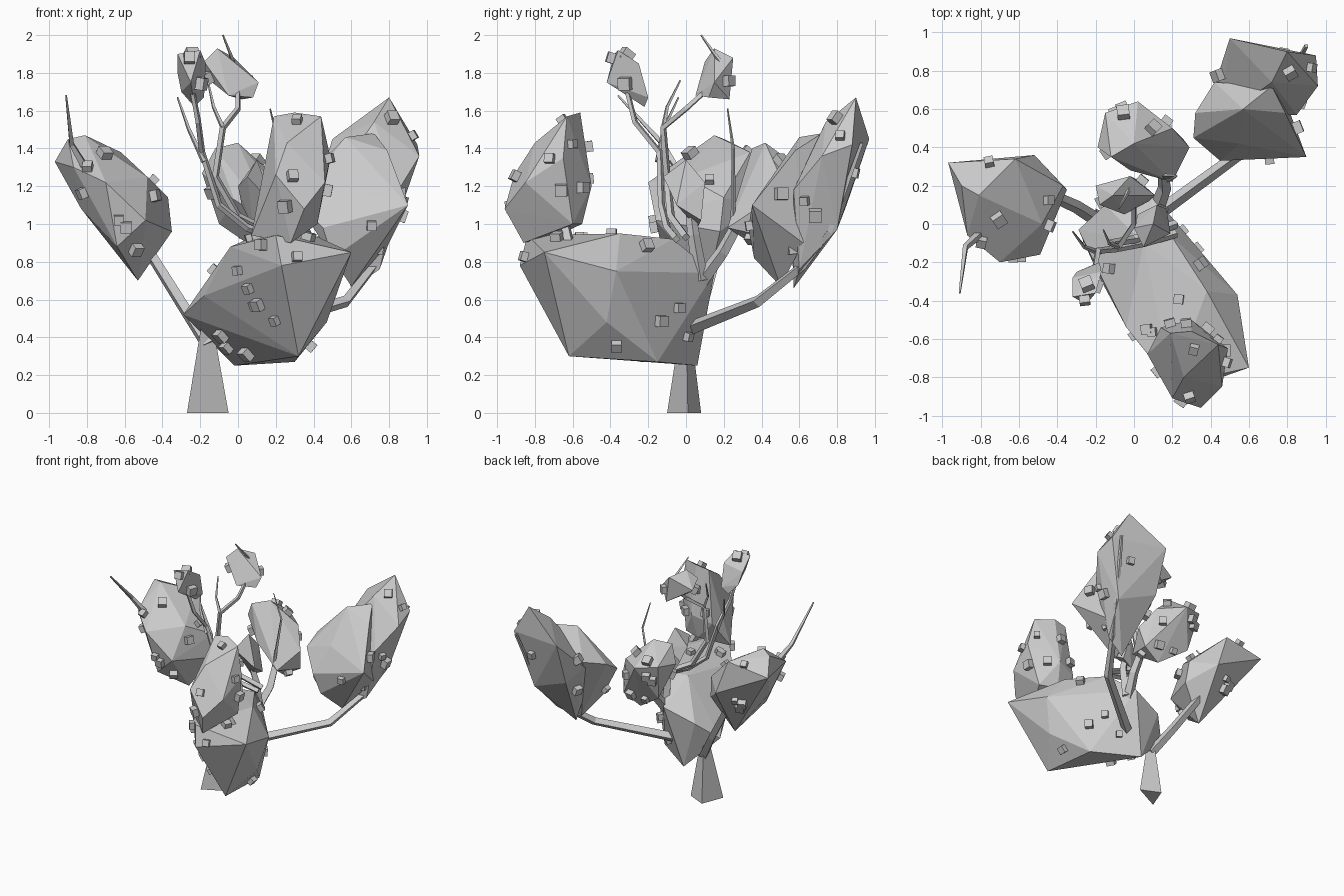
import bpy
import bmesh
import random
from mathutils import Vector

random.seed(11)

default_cube = bpy.data.objects.get("Cube")
if default_cube:
    bpy.data.objects.remove(default_cube, do_unlink=True)

# One plain grey for everything
GREY = (0.6, 0.6, 0.6, 1)
grey = bpy.data.materials.new("plain_grey")
grey.use_nodes = True
grey.diffuse_color = GREY
grey.node_tree.nodes["Principled BSDF"].inputs["Base Color"].default_value = GREY


def add_mesh_object(name, bm):
    """Turn a bmesh into a flat shaded grey object."""
    bmesh.ops.recalc_face_normals(bm, faces=bm.faces)
    mesh = bpy.data.meshes.new(name)
    bm.to_mesh(mesh)
    bm.free()
    mesh.materials.append(grey)
    obj = bpy.data.objects.new(name, mesh)
    bpy.context.collection.objects.link(obj)
    return obj


def add_hull(name, points):
    """Faceted lump wrapped tightly around a few corner points."""
    bm = bmesh.new()
    for point in points:
        bm.verts.new(point)
    result = bmesh.ops.convex_hull(bm, input=bm.verts)
    unused = result["geom_interior"] + result["geom_unused"]
    loose = [v for v in set(unused) if isinstance(v, bmesh.types.BMVert)]
    bmesh.ops.delete(bm, geom=loose, context="VERTS")
    return add_mesh_object(name, bm)


def add_studs(name, lump, count, size=0.055):
    """Small tilted cubes half sunk into the faces of a lump."""
    faces = list(lump.data.polygons)
    chosen = random.choices(faces, weights=[f.area for f in faces], k=count)
    bm = bmesh.new()
    for face in chosen:
        corners = [lump.data.vertices[i].co for i in face.vertices]
        shares = [random.uniform(0.2, 1) for corner in corners]
        place = sum((c * s for c, s in zip(corners, shares)), Vector()) / sum(shares)
        turn = face.normal.to_track_quat("Z", "Y").to_matrix().to_4x4()
        turn.translation = place + face.normal * size * 0.2
        bmesh.ops.create_cube(bm, size=size * random.uniform(0.8, 1.2), matrix=turn)
    return add_mesh_object(name, bm)


def add_branch(name, points, thick, thin):
    """Four sided stem that tapers along a bent path."""
    curve = bpy.data.curves.new(name, "CURVE")
    curve.dimensions = "3D"
    curve.bevel_depth = 1
    curve.bevel_resolution = 0
    curve.use_fill_caps = True
    spline = curve.splines.new("POLY")
    spline.use_smooth = False
    spline.points.add(len(points) - 1)
    for i, (point, place) in enumerate(zip(spline.points, points)):
        point.co = (*place, 1)
        point.radius = thick + (thin - thick) * i / (len(points) - 1)
    curve.materials.append(grey)
    obj = bpy.data.objects.new(name, curve)
    bpy.context.collection.objects.link(obj)
    bpy.ops.object.select_all(action="DESELECT")
    obj.select_set(True)
    bpy.context.view_layer.objects.active = obj
    bpy.ops.object.convert(target="MESH")
    return obj


# Three sided trunk, narrowing upward
trunk_foot = [(-.27, -.1), (-.05, .01), (-.2, .08)]
centre = Vector((-.165, 0))
trunk_top = [centre + (Vector(p) - centre) * 0.3 for p in trunk_foot]
add_hull("trunk", [(x, y, 0) for x, y in trunk_foot] + [(x, y, .45) for x, y in trunk_top])

# Foliage lumps
lower_foliage = add_hull("lower_foliage", [
    (-.29, -.03, .52), (-.18, -.28, .62), (-.02, .06, .25), (.3, -.15, .27),
    (.32, -.62, .3), (.23, -.88, .78), (.6, -.75, .85), (.2, -.84, .94),
    (-.04, -.54, .88), (.2, -.07, .92), (.38, -.35, .95), (.54, -.37, .75),
    (.1, .15, .74), (-.15, .1, .65), (.05, -.1, .92), (.47, -.42, .48)])
front_foliage = add_hull("front_foliage", [
    (.19, -.57, 1.57), (.3, -.56, 1.59), (.44, -.63, 1.57), (.49, -.65, 1.35),
    (.46, -.85, 1.22), (.35, -.96, 1.08), (.2, -.91, 1.26), (.07, -.68, .94),
    (.28, -.86, .9), (.42, -.6, 1), (.14, -.54, 1.15), (.3, -.5, 1.2),
    (.26, -.8, 1.43), (.28, -.55, 1)])
back_foliage = add_hull("back_foliage", [
    (.8, .9, 1.67), (.95, .88, 1.42), (.96, .72, 1.36), (.5, .97, 1.45),
    (.72, .74, 1.54), (.82, .8, .97), (.6, .57, .66), (.42, .72, 1.2),
    (.75, .6, .76), (.85, .57, 1.18), (.5, .85, 1.1), (.45, .55, 1.15)])
back_foliage_bulge = add_hull("back_foliage_bulge", [
    (.57, .6, 1.46), (.79, .58, 1.39), (.9, .35, 1.1), (.45, .33, .98),
    (.31, .45, 1.12), (.32, .58, 1.2), (.6, .5, .67), (.5, .36, .82),
    (.8, .62, .9), (.72, .72, 1.48), (.55, .42, 1.2), (.42, .74, 1.25)])
side_foliage = add_hull("side_foliage", [
    (-.97, .32, 1.33), (-.9, .2, 1.45), (-.81, .15, 1.47), (-.62, .34, 1.38),
    (-.48, 0, 1.25), (-.37, .2, 1.14), (-.35, .18, .96), (-.53, .12, .7),
    (-.7, -.2, 1.22), (-.49, -.16, 1.02), (-.87, -.06, 1.3), (-.83, .1, 1.08),
    (-.52, .36, 1.1), (-.64, -.13, .88)])
rear_foliage = add_hull("rear_foliage", [
    (-.19, .4, 1.27), (-.15, .58, 1.3), (.02, .64, 1.27), (.2, .5, 1.25),
    (.29, .4, 1.1), (.2, .22, .98), (-.02, .28, 1.13), (-.12, .35, 1.4),
    (0, .42, 1.43), (.12, .42, .85), (-.1, .5, 1), (.26, .44, .93)])
middle_foliage = add_hull("middle_foliage", [
    (0, -.02, 1.2), (.05, -.12, 1.25), (.19, -.05, 1.1), (.12, .1, 1.22),
    (.1, 0, 1.34), (.17, .08, 1.02), (.08, .06, .98), (.02, .05, 1.1)])
top_foliage = add_hull("top_foliage", [
    (-.18, .1, 1.86), (-.11, .15, 1.93), (-.02, .25, 1.88), (.11, .15, 1.75),
    (.08, .12, 1.67), (-.05, .05, 1.68), (-.2, .2, 1.8), (.02, .23, 1.66)])
high_foliage = add_hull("high_foliage", [
    (-.32, -.38, 1.9), (-.2, -.36, 1.92), (-.17, -.25, 1.85), (-.3, -.25, 1.7),
    (-.23, -.22, 1.62), (-.18, -.2, 1.67), (-.25, -.42, 1.75), (-.32, -.28, 1.8)])

studded = [
    (lower_foliage, 20), (front_foliage, 9), (back_foliage, 10),
    (back_foliage_bulge, 6), (side_foliage, 12), (rear_foliage, 9),
    (top_foliage, 2), (high_foliage, 3)]
for lump, count in studded:
    add_studs(lump.name + "_studs", lump, count)

# Main limbs
add_branch("side_limb", [(-.16, 0, .36), (-.3, .09, .58), (-.5, .18, .9)], .038, .03)
add_branch("back_limb", [
    (.05, 0, .44), (.57, .38, .59), (.72, .62, .78), (.81, .76, .96), (.9, .93, 1.43)],
    .038, .012)
add_branch("rear_limb", [(.12, .08, .7), (.16, .19, .85), (.15, .3, 1.05)], .04, .03)
add_branch("front_limb", [(.42, -.6, .82), (.34, -.64, 1), (.3, -.66, 1.1)], .03, .025)
add_branch("side_spike", [(-.78, -.03, 1.25), (-.88, -.12, 1.42), (-.91, -.36, 1.68)], .028, .006)

# Thin stems rising through the middle
add_branch("middle_stem", [(.14, .08, .7), (.14, .04, .94), (.1, .02, 1.1)], .04, .025)
add_branch("high_stem", [
    (.22, -.05, .92), (.05, -.1, .98), (-.1, -.13, 1.1), (-.19, -.14, 1.38),
    (-.21, -.27, 1.54), (-.24, -.31, 1.7)], .022, .014)
add_branch("top_stem", [
    (.22, 0, .93), (0, -.08, 1.04), (-.12, -.1, 1.25), (-.08, -.12, 1.51),
    (0, 0, 1.61), (0, .1, 1.7)], .024, .014)
add_branch("upright_twig", [(-.08, -.12, 1.51), (-.13, -.1, 1.62), (-.16, -.03, 1.76)], .014, .005)
add_branch("outer_twig", [(-.18, -.15, 1.33), (-.26, -.12, 1.5), (-.32, -.04, 1.67)], .016, .005)
add_branch("rear_twig", [(.15, .25, 1), (.22, .25, 1.4), (.17, .22, 1.61)], .014, .004)
add_branch("tip_twig", [(-.02, .2, 1.84), (-.04, .15, 1.9), (-.08, .08, 2)], .014, .005)
